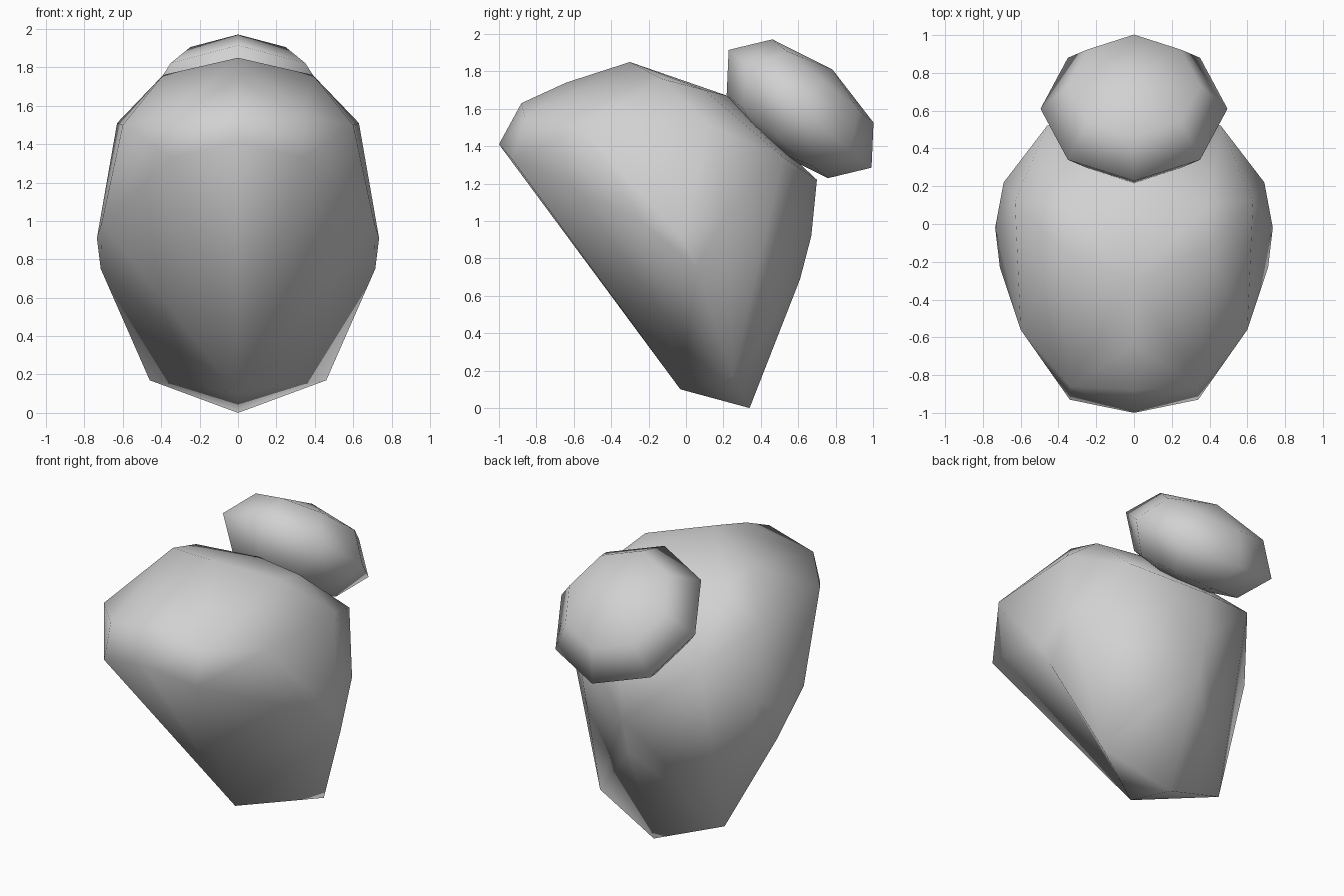
import bpy, bmesh, math
from mathutils import Matrix, Vector

cube = bpy.data.objects.get("Cube")
if cube:
    bpy.data.objects.remove(cube, do_unlink=True)

# One plain grey for the whole model
grey = bpy.data.materials.new("plain grey")
grey.use_nodes = True
GREY = (0.64, 0.64, 0.64, 1.0)
grey.diffuse_color = GREY
grey.node_tree.nodes["Principled BSDF"].inputs["Base Color"].default_value = GREY


def finish(name, bm):
    """Turn a bmesh into a smooth-shaded object."""
    bmesh.ops.recalc_face_normals(bm, faces=bm.faces)
    for f in bm.faces:
        f.smooth = True
    mesh = bpy.data.meshes.new(name)
    bm.to_mesh(mesh)
    bm.free()
    mesh.materials.append(grey)
    obj = bpy.data.objects.new(name, mesh)
    bpy.context.collection.objects.link(obj)
    return obj


# Body: centre-line profile (y, z) and mirrored side corners (x, y, z)
profile = [(-1.0, 1.41), (-0.88, 1.63), (-0.64, 1.74), (-0.3, 1.85),
           (0.22, 1.67), (0.7, 1.22), (0.67, 0.92), (0.61, 0.69),
           (0.34, 0.0), (-0.03, 0.1)]
corners = {
    "chin": (0.34, -0.93, 1.33), "brow": (0.34, -0.86, 1.55),
    "shoulder_front": (0.60, -0.56, 1.50), "shoulder_back": (0.63, 0.12, 1.51),
    "crown": (0.39, -0.13, 1.76), "nape": (0.38, 0.10, 1.70),
    "flank_front": (0.71, -0.23, 0.99), "flank": (0.735, -0.02, 0.91),
    "flank_low": (0.715, 0.06, 0.75), "flank_back": (0.69, 0.22, 1.05),
    "back": (0.46, 0.52, 1.34), "base": (0.46, 0.25, 0.17),
}
bm = bmesh.new()
for y, z in profile:
    bm.verts.new((0, y, z))
sides = [{n: bm.verts.new((s * x, y, z)) for n, (x, y, z) in corners.items()}
         for s in (-1, 1)]
bmesh.ops.convex_hull(bm, input=bm.verts)

# Turn edges under each flank so that a hollow runs up from the front of the base
for side in sides:
    for a, b in (("base", "chin"), ("base", "flank_front"), ("chin", "flank_low")):
        edge = bm.edges.get((side[a], side[b]))
        if edge:
            bmesh.ops.rotate_edges(bm, edges=[edge], use_ccw=False)
bmesh.ops.delete(bm, geom=[v for v in bm.verts if not v.link_faces], context='VERTS')
finish("body", bm)

# Tail: flattened eight-sided ball, leaning back against the body
bm = bmesh.new()
bmesh.ops.create_uvsphere(bm, u_segments=8, v_segments=4, radius=0.495)
bmesh.ops.scale(bm, vec=Vector((1, 1, 0.55)), verts=bm.verts)
lean = Matrix.Translation((0, 0.61, 1.6)) @ Matrix.Rotation(math.radians(-39.5), 4, 'X')
bmesh.ops.transform(bm, matrix=lean, verts=bm.verts)
finish("tail", bm)
